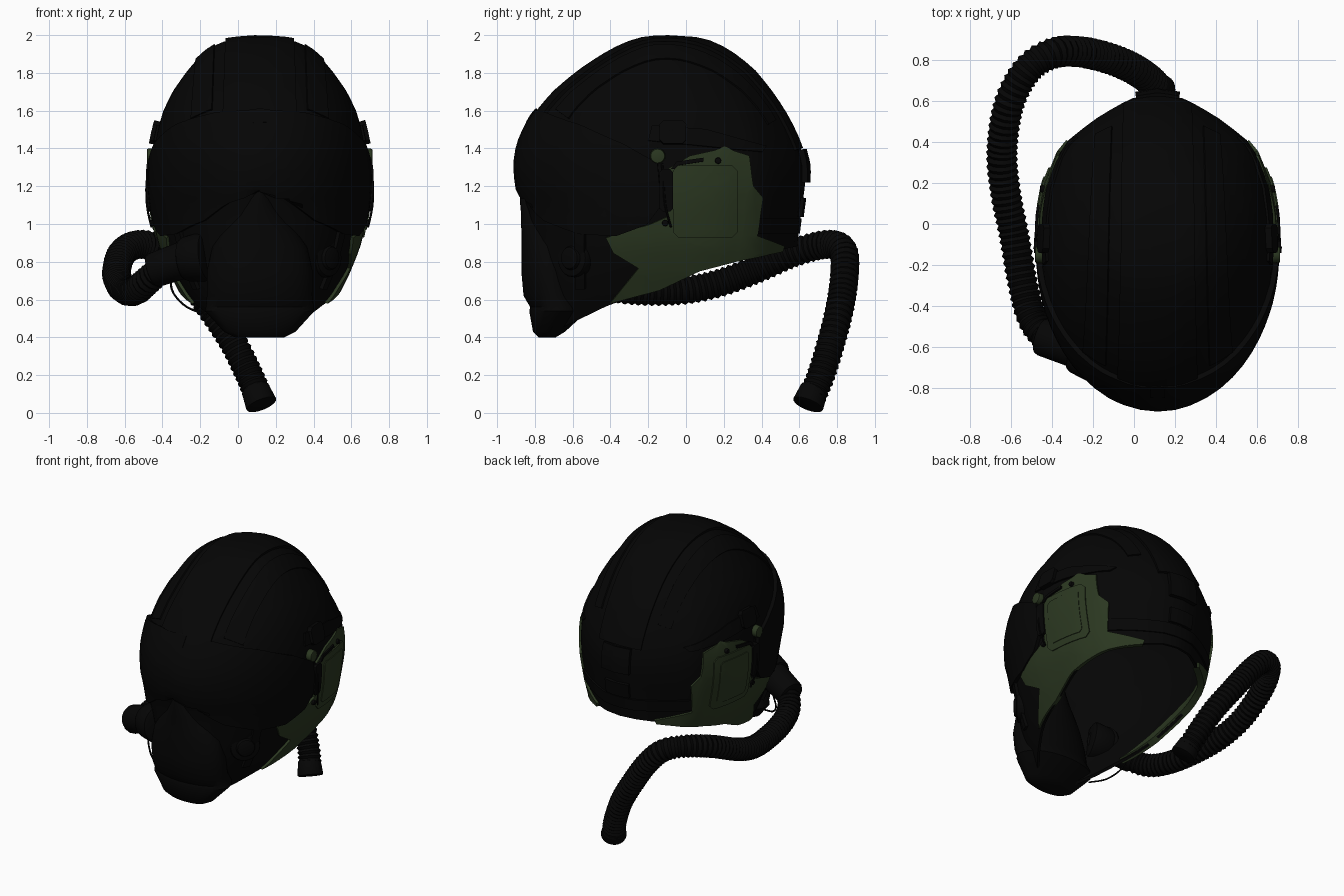
import bpy, bmesh, math
from mathutils import Vector
from mathutils.bvhtree import BVHTree

if "Cube" in bpy.data.objects:
    bpy.data.objects.remove(bpy.data.objects["Cube"])

CX, YC = 0.115, -0.13          # helmet axis


def material(name, rgb):
    m = bpy.data.materials.new(name)
    m.diffuse_color = (*rgb, 1)
    m.use_nodes = True
    m.node_tree.nodes["Principled BSDF"].inputs["Base Color"].default_value = m.diffuse_color
    return m


BLACK = material("matte black", (0.0016, 0.0016, 0.0016))
GREEN = material("olive green", (0.024, 0.039, 0.015))


def add_mesh(name, bm, mat):
    me = bpy.data.meshes.new(name)
    bm.to_mesh(me)
    bm.free()
    ob = bpy.data.objects.new(name, me)
    bpy.context.collection.objects.link(ob)
    me.materials.append(mat)
    return ob


def lerp_table(table, v, col=1):
    if v <= table[0][0]:
        return table[0][col]
    for a, b in zip(table, table[1:]):
        if v <= b[0]:
            return a[col] + (b[col] - a[col]) * (v - a[0]) / (b[0] - a[0])
    return table[-1][col]


# Horizontal sections: height, front y, back y, half width
SECTIONS = [(.40, -.78, .57, .20), (.5, -.80, .57, .31), (.6, -.81, .57, .39), (.75, -.82, .58, .465),
            (.9, -.82, .59, .525), (1.1, -.845, .615, .56), (1.2, -.88, .63, .568), (1.3, -.89, .632, .568),
            (1.4, -.88, .61, .56), (1.5, -.84, .565, .54), (1.6, -.775, .51, .51), (1.7, -.685, .44, .462),
            (1.8, -.565, .36, .392), (1.88, -.445, .265, .325), (1.94, -.335, .165, .25), (1.97, -.25, .08, .18),
            (1.985, -.13, -.13, .0)]
ZT = SECTIONS[-1][0]
# Lower rim: y, height
RIM = [(-.8, .4), (-.72, .42), (-.4, .575), (-.1, .67), (.1, .765), (.3, .82), (.58, .88)]
# Tapered rear: share of depth, share of width
REAR = [(0, 1), (.25, .99), (.42, .95), (.68, .81), (.83, .56), (.93, .34), (.98, .2), (1, 0)]


def surface(th, z):
    yf, yb, w = (lerp_table(SECTIONS, z, i) for i in (1, 2, 3))
    c, s = math.cos(th), math.sin(th)
    y = YC - (YC - yf) * c if c > 0 else YC - (yb - YC) * c
    k = abs(s) if c > 0 else lerp_table(REAR, -c)
    if z > 1.45 and c < 0:      # rounder towards the crown
        k += (abs(s) - k) * min(1, (z - 1.45) / .3)
    return Vector((CX + w * math.copysign(k, s), y, z))


def shell_mesh(trim, cols=56, rows=36):
    bm = bmesh.new()
    grid = []
    for i in range(cols):
        th = 2 * math.pi * i / cols
        z0 = .4
        if trim:
            for _ in range(30):
                z0 = lerp_table(RIM, surface(th, z0).y)
        grid.append([bm.verts.new(surface(th, z0 + (ZT - z0) * math.sin(math.pi / 2 * j / rows)))
                     for j in range(rows + 1)])
    for i in range(cols):
        a, b = grid[i], grid[(i + 1) % cols]
        for j in range(rows):
            bm.faces.new((a[j], b[j], b[j + 1], a[j + 1]))
    bmesh.ops.remove_doubles(bm, verts=bm.verts, dist=.0005)
    bmesh.ops.recalc_face_normals(bm, faces=bm.faces)
    return bm


full = shell_mesh(False)
TREE = BVHTree.FromBMesh(full)
full.free()

# Hollow helmet shell
shell = add_mesh("helmet_shell", shell_mesh(True), BLACK)
mod = shell.modifiers.new("thickness", 'SOLIDIFY')
mod.thickness, mod.offset = .02, -1


# Rays that wrap flat outlines onto the shell
def side_ray(s):
    return lambda u, v: (Vector((CX, u, v)), Vector((s, 0, 0)))


def round_ray(u, v):           # angle from the front, height
    a = math.radians(u)
    return Vector((CX, YC, v)), Vector((math.sin(a), -math.cos(a), 0))


def crown_ray(u, v):           # angle over the top, sideways offset
    a = math.radians(u)
    return Vector((CX + v, YC, 1.2)), Vector((0, -math.cos(a), math.sin(a)))


def plate(name, outline, ray, mat, thick, steps, lift=0.0, sunk=0.0):
    bm = bmesh.new()
    bm.faces.new([bm.verts.new((u, v, 0)) for u, v in outline])
    bm.normal_update()
    bmesh.ops.triangulate(bm, faces=bm.faces, ngon_method='EAR_CLIP')
    for axis in (0, 1):
        vals = [p[axis] for p in outline]
        n = max(1, int((max(vals) - min(vals)) / steps[axis]))
        no = (1, 0, 0) if axis == 0 else (0, 1, 0)
        for k in range(1, n):
            co = min(vals) + (max(vals) - min(vals)) * k / n
            bmesh.ops.bisect_plane(bm, geom=bm.verts[:] + bm.edges[:] + bm.faces[:],
                                   plane_co=(co * no[0], co * no[1], 0), plane_no=no)
    for v in bm.verts:
        o, d = ray(v.co.x, v.co.y)
        hit = TREE.ray_cast(o, d)[0]
        if hit is None:
            hit = TREE.find_nearest(o + d * .4)[0]
        v.co = hit + d * lift
    bm.normal_update()
    total = 0
    for f in bm.faces:
        total += f.normal.dot(f.calc_center_median() - Vector((CX, YC, 1.1))) * f.calc_area()
    if total < 0:
        bmesh.ops.reverse_faces(bm, faces=bm.faces)
    ob = add_mesh(name, bm, mat)
    m = ob.modifiers.new("thickness", 'SOLIDIFY')
    m.thickness = thick + sunk
    m.offset = (thick - sunk) / (thick + sunk)


def rect(u0, u1, v0, v1, c=0.0):
    if not c:
        return [(u0, v0), (u1, v0), (u1, v1), (u0, v1)]
    return [(u0 + c, v0), (u1 - c, v0), (u1, v0 + c), (u1, v1 - c),
            (u1 - c, v1), (u0 + c, v1), (u0, v1 - c), (u0, v0 + c)]


def cylinder(name, p, q, r1, r2, mat, bevel=.012, seg=24):
    p, q = Vector(p), Vector(q)
    bm = bmesh.new()
    bmesh.ops.create_cone(bm, cap_ends=True, segments=seg, radius1=r1, radius2=r2, depth=(q - p).length)
    ob = add_mesh(name, bm, mat)
    ob.location = (p + q) / 2
    ob.rotation_euler = (q - p).to_track_quat('Z', 'Y').to_euler()
    m = ob.modifiers.new("bevel", 'BEVEL')
    m.width, m.segments = bevel, 2


def tube(name, pts, step, radii, res=4):
    pts = [Vector(p) for p in pts]
    pts = [2 * pts[0] - pts[1]] + pts + [2 * pts[-1] - pts[-2]]
    path = [pts[1]]
    for a, b, c, d in zip(pts, pts[1:], pts[2:], pts[3:]):
        for k in range(60):
            t = k / 60
            p = .5 * (2 * b + (c - a) * t + (2 * a - 5 * b + 4 * c - d) * t * t
                      + (3 * b - a - 3 * c + d) * t ** 3)
            if (p - path[-1]).length >= step:
                path.append(p)
    cu = bpy.data.curves.new(name, 'CURVE')
    cu.dimensions, cu.bevel_depth, cu.bevel_resolution, cu.use_fill_caps = '3D', 1, res, True
    sp = cu.splines.new('POLY')
    sp.points.add(len(path) - 1)
    for i, p in enumerate(path):
        sp.points[i].co = (*p, 1)
        sp.points[i].radius = radii[i % len(radii)]
    ob = bpy.data.objects.new(name, cu)
    bpy.context.collection.objects.link(ob)
    cu.materials.append(BLACK)


# Visor, brow catch and crown panels
half = [(0, 1.17), (12, 1.12), (25, 1.02), (45, .95), (65, .94), (82, 1.0), (90, 1.1),
        (88, 1.32), (70, 1.42), (45, 1.52), (20, 1.58), (0, 1.59)]
plate("visor", half + [(-u, v) for u, v in half[-2:0:-1]], round_ray, BLACK, .026, (6, .05))
plate("crown_panel", [(26, -.12), (30, -.19), (165, -.16), (165, .16), (30, .19), (26, .12),
                      (29, .05), (29, -.05)], crown_ray, BLACK, .018, (5, .07))
plate("brow_catch", rect(25, 31, -.035, .035), crown_ray, BLACK, .03, (3, .04))
for s in (1, -1):
    plate("crown_ridge", [(36, .25 * s), (150, .22 * s), (150, .30 * s), (36, .36 * s)],
          crown_ray, BLACK, .01, (5, .05))

# Green ear panel outline: y, height, starting along the lower rim
EAR = [(-.40, .585), (-.14, .655), (.07, .755), (.26, .805), (.5, .855), (.51, .885), (.37, .94), (.4, 1.14),
       (.35, 1.2), (.33, 1.36), (.2, 1.4), (.02, 1.36), (-.1, 1.29), (-.1, 1.04), (-.19, 1.0),
       (-.42, .93), (-.38, .85), (-.25, .77)]
for s in (1, -1):
    side = side_ray(s)
    plate("ear_panel", EAR, side, GREEN, .016, (.05, .05))
    plate("ear_panel_rim", EAR[:5] + [(y, z + .1) for y, z in EAR[3:0:-1]], side, GREEN, .01, (.05, .05), sunk=.03)
    plate("ear_cup", rect(-.07, .27, .93, 1.31, .03), side, GREEN, .012, (.06, .06), lift=.014)
    plate("ear_cup_inset", rect(-.03, .23, .97, 1.27, .02), side, GREEN, .006, (.06, .06), lift=.026)
    plate("ear_hinge", rect(-.14, -.07, 1.07, 1.29, .015), side, BLACK, .035, (.04, .05))
    plate("ear_hook", [(-.08, 1.29), (-.06, 1.29), (-.04, 1.31), (.09, 1.33), (.09, 1.35), (-.05, 1.33)],
          side, BLACK, .012, (.04, .05), lift=.022)
    plate("side_mount", rect(-.14, 0, 1.42, 1.54, .02), side, BLACK, .032, (.05, .05))
    plate("side_rail", [(-.2, 1.44), (.4, 1.38), (.42, 1.41), (.1, 1.50), (-.18, 1.52)],
          side, BLACK, .012, (.06, .05))
    for name, y, z, r, mat in (("strap_snap", -.15, 1.36, .042, GREEN), ("panel_stud", .17, 1.335, .018, BLACK),
                               ("lower_stud", -.11, 1.005, .018, BLACK)):
        hit = TREE.ray_cast(*side(y, z))[0]
        d = Vector((s, 0, 0))
        cylinder(name, hit - d * .01, hit + d * .034, r, r * .9, mat, .004, 16)
    x = CX + s * .585
    tube("ear_wire", [(x - s * .03, -.13, 1.34), (x + s * .01, -.12, 1.25), (x + s * .012, -.11, 1.1),
                      (x - s * .02, -.07, .95)], .04, [.006], 1)
    # Cheek valve on the mask
    c, d = Vector((CX + s * .345, -.585, .82)), Vector((s * .75, -.66, 0))
    cylinder("cheek_valve", c - d * .03, c + d * .035, .105, .1, BLACK)
    cylinder("cheek_valve_cap", c, c + d * .055, .07, .06, BLACK)
    plate("mask_strap", rect(-.58, -.53, .66, .97), side, BLACK, .02, (.03, .05))

# Oxygen mask, lofted from closed sections: height, half width, front y, back y
MASK = [(.4, .13, -.78, -.69), (.43, .19, -.81, -.64), (.54, .29, -.83, -.52), (.56, .285, -.825, -.52),
        (.62, .28, -.86, -.55), (.75, .28, -.872, -.58), (.88, .25, -.872, -.6), (.96, .20, -.872, -.6),
        (1.05, .13, -.873, -.6), (1.13, .08, -.88, -.6), (1.18, .03, -.88, -.6)]
bm = bmesh.new()
rings = []
N = 28
for z, w, yf, back in MASK:
    mid, r = (yf + back) / 2, (back - yf) / 2
    rings.append([bm.verts.new((CX + w * math.sin(2 * math.pi * k / N),
                                mid - r * math.cos(2 * math.pi * k / N), z)) for k in range(N)])
for a, b in zip(rings, rings[1:]):
    for k in range(N):
        bm.faces.new((a[k], a[(k + 1) % N], b[(k + 1) % N], b[k]))
bm.faces.new(rings[0][::-1])
bm.faces.new(rings[-1])
add_mesh("oxygen_mask", bm, BLACK)

# Hose connector, corrugated hose and end cuff
cylinder("hose_elbow", (-.16, -.65, .83), (-.30, -.60, .81), .135, .115, BLACK, .03)
cylinder("hose_connector", (-.26, -.61, .82), (-.46, -.545, .75), .1, .092, BLACK, .02)
tube("oxygen_hose", [(-.40, -.58, .77), (-.49, -.47, .69), (-.54, -.3, .648), (-.585, -.05, .645),
                     (-.625, .15, .68), (-.643, .35, .75), (-.61, .58, .85), (-.52, .75, .892),
                     (-.4, .83, .86), (-.28, .84, .74), (-.15, .815, .56), (-.03, .77, .38),
                     (.06, .715, .2), (.11, .665, .08)], .015, [.078, .066])
cylinder("hose_cuff", (.09, .68, .13), (.125, .645, .042), .074, .085, BLACK, .008)
tube("mask_wire", [(-.36, -.48, .74), (-.345, -.53, .64), (-.27, -.6, .56), (-.16, -.66, .52)], .03, [.006], 1)

# Rear buckle and nape bracket
plate("rear_buckle", rect(172, 188, 1.22, 1.39), round_ray, BLACK, .03, (4, .05))
plate("nape_strap", rect(140, 220, .95, 1.03), round_ray, BLACK, .012, (6, .05))
plate("nape_bracket", rect(173, 187, 1.04, 1.14), round_ray, BLACK, .02, (4, .05))

# Bake modifiers and curves, then shade
bpy.context.view_layer.update()
bpy.ops.object.select_all(action='SELECT')
bpy.context.view_layer.objects.active = shell
bpy.ops.object.convert(target='MESH')
bpy.ops.object.shade_smooth_by_angle(angle=math.radians(35))
